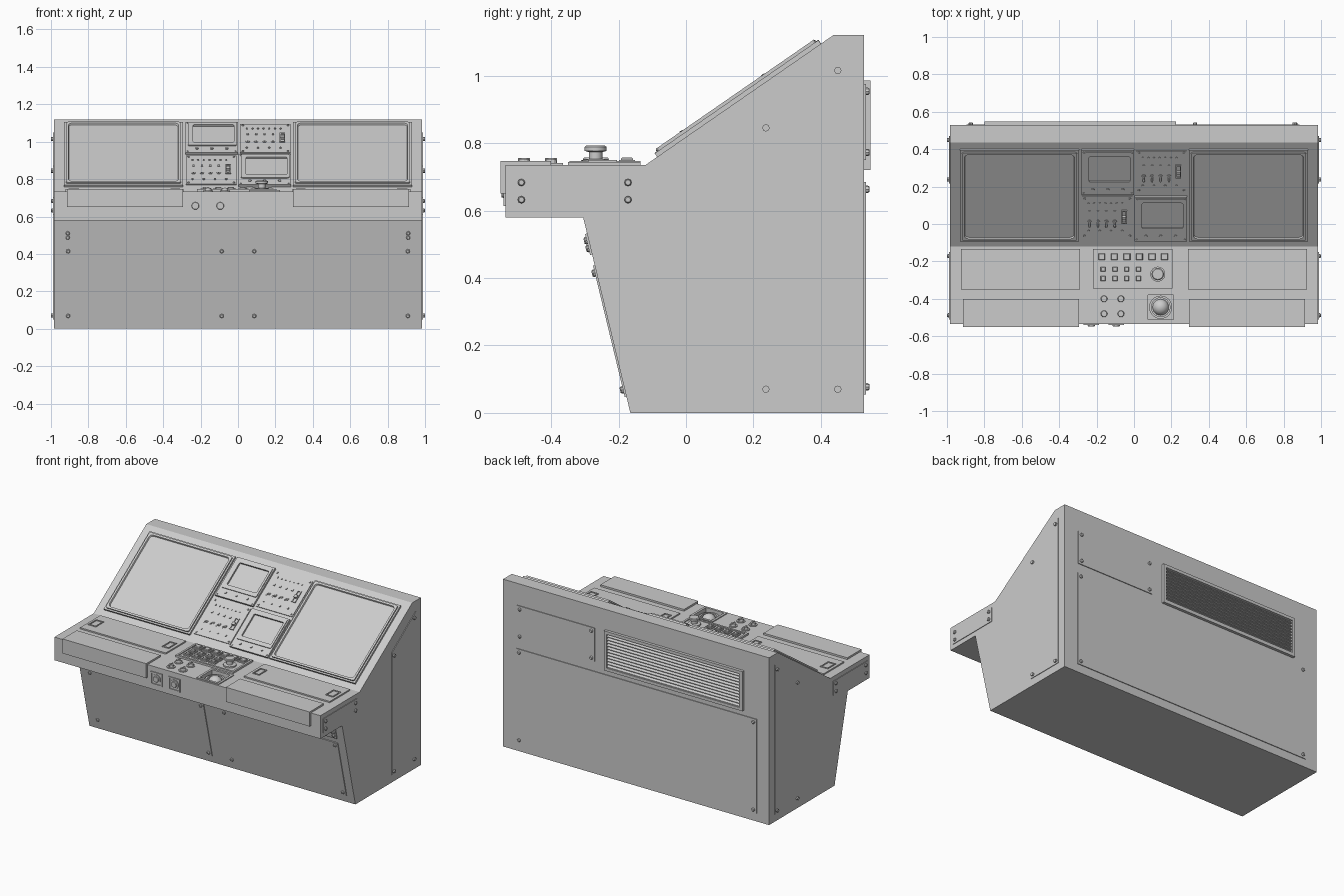
import bpy, bmesh, math
from mathutils import Vector, Matrix

if "Cube" in bpy.data.objects:
    bpy.data.objects.remove(bpy.data.objects["Cube"])

# ---------- helpers: every shape is drawn on a surface (u, v across it, h out of it) ----------
def surface(origin, u, v):
    o, u, v = Vector(origin), Vector(u).normalized(), Vector(v).normalized()
    n = u.cross(v)
    return lambda a, b, h: o + u * a + v * b + n * h

DECK = surface((0, 0, .735), (1, 0, 0), (0, 1, 0))
FASCIA = surface((0, -.535, 0), (1, 0, 0), (0, 0, 1))
SLOPE = surface((0, -.12, .735), (1, 0, 0), (0, .557, .385))
KNEE = surface((0, -.165, 0), (1, 0, 0), (0, -.14, .58))
BACK = surface((0, .528, 0), (-1, 0, 0), (0, 0, 1))
SIDE = surface((.985, 0, 0), (0, 1, 0), (0, 0, 1))

def rect(u0, u1, v0, v1, r=0, seg=4):
    if r == 0:
        return [(u0, v0), (u1, v0), (u1, v1), (u0, v1)]
    pts = []
    for i, (cu, cv) in enumerate([(u1 - r, v1 - r), (u0 + r, v1 - r), (u0 + r, v0 + r), (u1 - r, v0 + r)]):
        for k in range(seg + 1):
            a = math.pi / 2 * (i + k / seg)
            pts.append((cu + r * math.cos(a), cv + r * math.sin(a)))
    return pts

def circle(u, v, r, n=16):
    return [(u + r * math.cos(2 * math.pi * i / n), v + r * math.sin(2 * math.pi * i / n)) for i in range(n)]

def loft(bm, S, loops, closed=False):
    """Joins loops of (points, height); caps the ends, or closes back to the first loop."""
    rows = [[bm.verts.new(S(u, v, h)) for u, v in pts] for pts, h in loops]
    pairs = list(zip(rows, rows[1:])) + ([(rows[-1], rows[0])] if closed else [])
    for a, b in pairs:
        for i in range(len(a)):
            j = (i + 1) % len(a)
            bm.faces.new((a[i], a[j], b[j], b[i]))
    if not closed:
        bm.faces.new(rows[0])
        bm.faces.new(rows[-1])

def slab(bm, S, pts, h0, h1):
    loft(bm, S, [(pts, h0), (pts, h1)])

def ring(bm, S, outer, inner, h0, h1, floor=None):
    loft(bm, S, [(outer, h0), (outer, h1), (inner, h1), (floor or inner, h0)], True)

def bolts(bm, S, u0, u1, v0, v1, d=.022, r=.011, h=.014):
    for u in (u0 + d, u1 - d):
        for v in (v0 + d, v1 - d):
            loft(bm, S, [(circle(u, v, r, 8), 0), (circle(u, v, r, 8), h * .7), (circle(u, v, r * .7, 8), h)])

def finish(name, bm, mirror=False, smooth=False):
    bmesh.ops.recalc_face_normals(bm, faces=bm.faces)
    me = bpy.data.meshes.new(name)
    bm.to_mesh(me)
    bm.free()
    ob = bpy.data.objects.new(name, me)
    bpy.context.collection.objects.link(ob)
    if mirror:
        ob.modifiers.new("mirror", 'MIRROR')
    if smooth:
        bpy.context.view_layer.objects.active = ob
        ob.select_set(True)
        bpy.ops.object.shade_smooth_by_angle(angle=math.radians(35))
        ob.select_set(False)
    return ob

# ---------- cabinet with a square well for the trackball ----------
bm = bmesh.new()
slab(bm, SIDE, [(-.165, 0), (.528, 0), (.528, 1.12), (.437, 1.12), (-.12, .735),
                (-.535, .735), (-.535, .58), (-.305, .58)], -1.97, 0)
cabinet = finish("cabinet", bm)
bm = bmesh.new()
slab(bm, DECK, rect(.075, .21, -.51, -.38), -.03, .05)
well = finish("well_cutter", bm)
well.hide_render = True
well.hide_viewport = True
cut = cabinet.modifiers.new("well", 'BOOLEAN')
cut.operation, cut.object, cut.solver = 'DIFFERENCE', well, 'EXACT'

# ---------- trackball ----------
bm = bmesh.new()
ring(bm, DECK, rect(.06, .225, -.525, -.365), rect(.075, .21, -.51, -.38), 0, .006)
ring(bm, DECK, circle(.1425, -.445, .062, 24), circle(.1425, -.445, .05, 24), -.03, -.012)
bmesh.ops.create_uvsphere(bm, u_segments=24, v_segments=12, radius=.044,
                          matrix=Matrix.Translation((.1425, -.445, .698)))
finish("trackball", bm, smooth=True)

# ---------- side access panels ----------
bm = bmesh.new()
slab(bm, SIDE, [(.217, .05), (.47, .05), (.47, 1.05), (.217, .87)], 0, .004)
for u, v in [(.237, .07), (.45, .07), (.45, 1.015), (.237, .845)]:
    slab(bm, SIDE, circle(u, v, .011, 8), 0, .014)
slab(bm, SIDE, rect(-.51, -.15, .61, .705), 0, .004)
bolts(bm, SIDE, -.51, -.15, .61, .705)
finish("side_panels", bm, True)

# ---------- knee panels and strip ----------
bm = bmesh.new()
slab(bm, KNEE, rect(.065, .93, .05, .45), 0, .005)
bolts(bm, KNEE, .065, .93, .05, .45)
finish("knee_panels", bm, True)
bm = bmesh.new()
slab(bm, KNEE, rect(-.93, .93, .483, .547), 0, .006)
bolts(bm, KNEE, -.93, .93, .483, .547, .02)
finish("knee_strip", bm)

# ---------- back panels and louvred vent ----------
bm = bmesh.new()
for r in [(-.885, .895, .055, .685), (-.88, -.305, .75, .975)]:
    slab(bm, BACK, rect(*r), 0, .005)
    bolts(bm, BACK, *r, h=.016)
finish("back_panels", bm)
bm = bmesh.new()
ring(bm, BACK, rect(-.225, .80, .72, .985), rect(-.205, .78, .74, .965), 0, .019)
for i in range(11):
    z = .742 + i * .0203
    slat = [[bm.verts.new(BACK(u, z + dz, h)) for dz, h in ((0, .001), (0, .015), (.004, .015), (.018, .001))]
            for u in (-.205, .78)]
    for k in range(4):
        bm.faces.new((slat[0][k], slat[0][k - 1], slat[1][k - 1], slat[1][k]))
    for end in slat:
        bm.faces.new(end)
finish("back_vent", bm)

# ---------- arm pads over the deck edge, deck hatches with finger pulls ----------
bm = bmesh.new()
slab(bm, surface((0, 0, 0), (1, 0, 0), (0, 1, 0)), rect(.295, .915, -.55, -.40), .65, .747)
finish("arm_pads", bm, True)
bm = bmesh.new()
slab(bm, DECK, rect(.29, .925, -.35, -.135), 0, .009)
for u0, u1 in ((.31, .36), (.85, .907)):
    ring(bm, DECK, rect(u0, u1, -.29, -.205), rect(u0 + .007, u1 - .007, -.283, -.212), .008, .014)
finish("deck_hatches", bm, True)

# ---------- button panel with mushroom knob ----------
bm = bmesh.new()
ring(bm, DECK, rect(-.22, .205, -.345, -.135), rect(-.207, .192, -.332, -.148), 0, .012)
slab(bm, DECK, rect(-.207, .192, -.332, -.148), 0, .006)
finish("button_panel", bm)
bm = bmesh.new()
keys = [(-.172 + .067 * i, -.175, .024) for i in range(6)]
keys += [(-.165 + .063 * i, v, .019) for i in range(4) for v in (-.242, -.292)]
for u, v, s in keys:
    ring(bm, DECK, rect(u - s - .004, u + s + .004, v - s, v + s),
         rect(u - s + .002, u + s - .002, v - s + .006, v + s - .006), .005, .014)
    k = s - .006
    loft(bm, DECK, [(rect(u - k, u + k, v - k, v + k), .005), (rect(u - k, u + k, v - k, v + k), .018),
                    (rect(u - k + .003, u + k - .003, v - k + .003, v + k - .003), .022)])
finish("buttons", bm)
bm = bmesh.new()
loft(bm, DECK, [(circle(.127, -.268, r, 24), h) for r, h in
                ((.04, .005), (.04, .015), (.02, .018), (.02, .038), (.033, .042), (.033, .053), (.028, .057))])
finish("mushroom_knob", bm, smooth=True)

# ---------- four small deck knobs ----------
bm = bmesh.new()
for u in (-.16, -.07):
    for v in (-.40, -.48):
        loft(bm, DECK, [(circle(u, v, r, 12), h) for r, h in ((.027, 0), (.027, .004), (.018, .004), (.015, .018))])
        slab(bm, DECK, rect(u - .003, u + .003, v - .018, v + .018), .004, .021)
finish("deck_knobs", bm)

# ---------- front dials ----------
bm = bmesh.new()
for u in (-.228, -.095):
    ring(bm, FASCIA, rect(u - .042, u + .042, .614, .70), rect(u - .034, u + .034, .622, .692), 0, .006)
    loft(bm, FASCIA, [(circle(u, .657, r, 16), h) for r, h in ((.03, 0), (.03, .005), (.02, .005), (.018, .012))])
finish("front_dials", bm)

# ---------- large screens ----------
bm = bmesh.new()
ring(bm, SLOPE, rect(.295, .93, .042, .632), rect(.308, .917, .055, .619), 0, .013)
ring(bm, SLOPE, rect(.305, .92, .052, .622, .012), rect(.318, .907, .065, .609, .02), 0, .022,
     rect(.326, .899, .073, .601, .02))
finish("large_screen_frames", bm, True)
bm = bmesh.new()
slab(bm, SLOPE, rect(.315, .91, .062, .612), 0, .013)
finish("large_screen_glass", bm, True)

# ---------- two small monitors ----------
bm = bmesh.new()
for u0, v0 in ((-.28, .345), (.003, .042)):
    u1, v1 = u0 + .28, v0 + .288
    hole = (u0 + .04, u1 - .022, v0 + .087, v1 - .035)
    ring(bm, SLOPE, rect(u0, u1, v0, v1), rect(*hole), 0, .014)
    ring(bm, SLOPE, rect(u0 + .012, u1 - .008, v0 + .06, v1 - .01, .01),
         rect(hole[0], hole[1], hole[2], hole[3], .008), .013, .02)
    slab(bm, SLOPE, rect(*hole), 0, .008)
    bolts(bm, SLOPE, u0, u1, v0, v1, .012, .005, .018)
    for k in range(3):
        slab(bm, SLOPE, circle(u0 + .06 + k * .08, v0 + .035, .008, 10), .013, .02)
finish("small_monitors", bm)

# ---------- two switch panels ----------
bm = bmesh.new()
for cu, cv in ((.147, .49), (-.143, .195)):
    box = (cu - .135, cu + .135, cv - .135, cv + .135)
    slab(bm, SLOPE, rect(*box), 0, .005)
    bolts(bm, SLOPE, *box, .014, .006, .01)
    for du in (-.095, -.05, -.005, .04):
        u, v = cu + du, cv - .03
        slab(bm, SLOPE, circle(u, v, .011, 8), .004, .009)
        loft(bm, SLOPE, [(circle(u, v, .004, 6), .008), (circle(u, v - .022, .006, 6), .024)])
        slab(bm, SLOPE, rect(u - .006, u + .006, cv + .03, cv + .042), .004, .01)
    for k in range(7):
        slab(bm, SLOPE, circle(cu - .1 + k * .03, cv + .09, .005, 6), .004, .01)
        if k % 2 == 0:
            slab(bm, SLOPE, circle(cu - .1 + k * .03, cv - .09, .006, 6), .004, .01)
    ring(bm, SLOPE, rect(cu + .075, cu + .105, cv - .04, cv + .045),
         rect(cu + .082, cu + .098, cv - .033, cv + .038), .004, .012)
    slab(bm, SLOPE, rect(cu + .079, cu + .101, cv - .01, cv + .008), .004, .02)
finish("switch_panels", bm)
